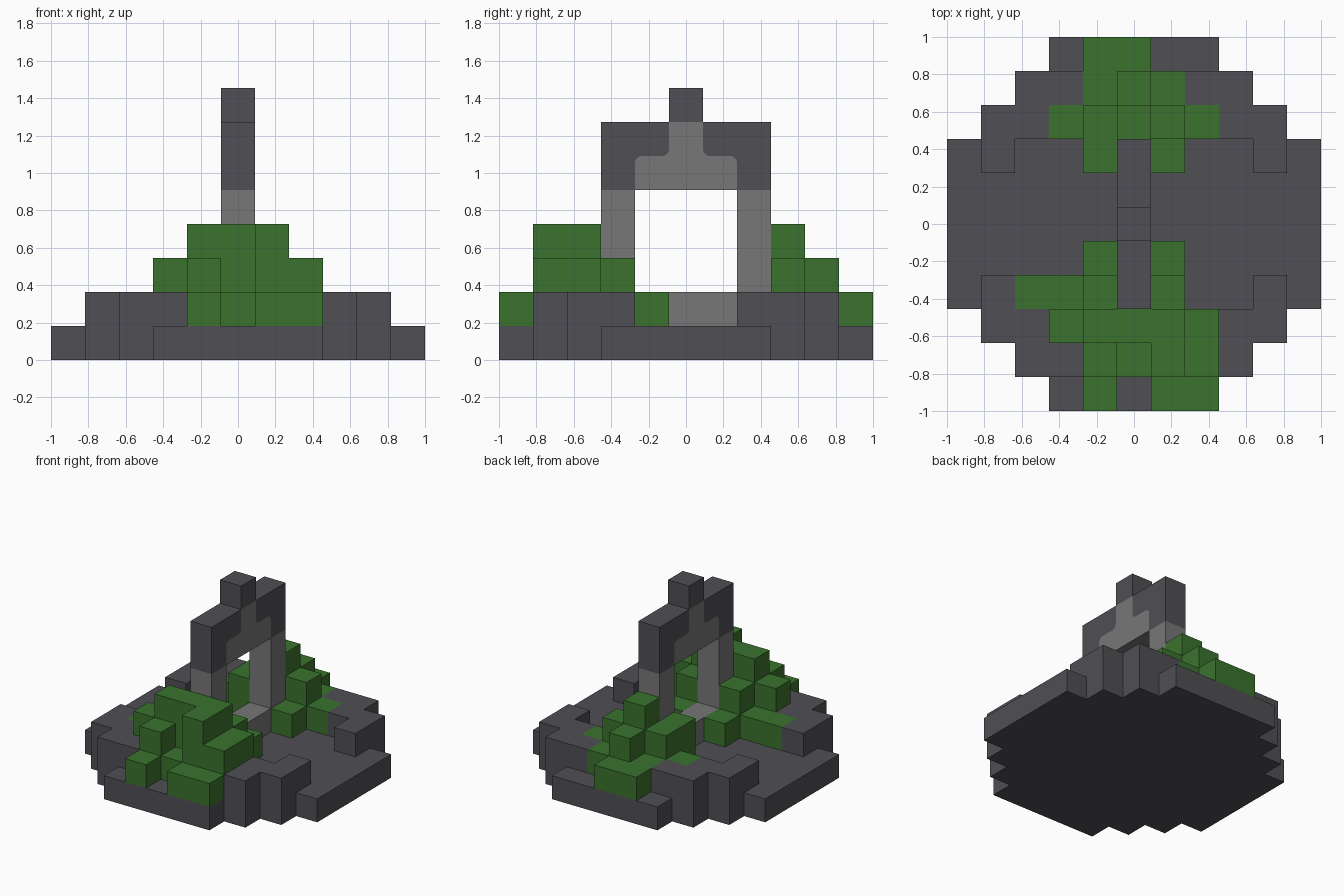
import bpy, bmesh, math
from mathutils import Vector

U = 2 / 11  # edge length of one cube cell

if "Cube" in bpy.data.objects:
    bpy.data.objects.remove(bpy.data.objects["Cube"], do_unlink=True)


def material(name, rgb):
    m = bpy.data.materials.new(name)
    m.use_nodes = True
    m.diffuse_color = (*rgb, 1)
    m.node_tree.nodes["Principled BSDF"].inputs["Base Color"].default_value = (*rgb, 1)
    return m


dark_stone = material("dark_stone", (0.080, 0.078, 0.089))
light_stone = material("light_stone", (0.184, 0.184, 0.184))
moss_green = material("moss_green", (0.042, 0.171, 0.027))


def finish(name, bm, mat):
    bmesh.ops.recalc_face_normals(bm, faces=bm.faces[:])
    mesh = bpy.data.meshes.new(name)
    bm.to_mesh(mesh)
    bm.free()
    mesh.materials.append(mat)
    obj = bpy.data.objects.new(name, mesh)
    bpy.context.collection.objects.link(obj)
    return obj


def cells_object(name, cells, mat):
    """Joins cube cells (i, j, k) into one shell without inner faces."""
    bm = bmesh.new()
    for cell in cells:
        centre = Vector(cell) + Vector((0, 0, 0.5))
        for axis in range(3):
            for sign in (-1, 1):
                step = [0, 0, 0]
                step[axis] = sign
                if tuple(c + s for c, s in zip(cell, step)) in cells:
                    continue
                n = Vector(step)
                a = Vector([step[2], step[0], step[1]])
                b = n.cross(a)
                corners = [(a + b), (b - a), (-a - b), (a - b)]
                bm.faces.new([bm.verts.new((centre + (n + c) / 2) * U) for c in corners])
    bmesh.ops.remove_doubles(bm, verts=bm.verts[:], dist=0.001)
    bmesh.ops.dissolve_limit(bm, angle_limit=0.01, verts=bm.verts[:], edges=bm.edges[:])
    return finish(name, bm, mat)


def rounded(points, radius=0.2, steps=4):
    """Replaces each point marked True by a small arc."""
    out = []
    for n, (y, z, is_round) in enumerate(points):
        p = Vector((y, z))
        if not is_round:
            out.append(p)
            continue
        before = Vector(points[n - 1][:2])
        after = Vector(points[(n + 1) % len(points)][:2])
        d, e = (before - p).normalized() * radius, (after - p).normalized() * radius
        for s in range(steps + 1):
            t = s / steps * math.pi / 2
            out.append(p + d * (1 - math.sin(t)) + e * (1 - math.cos(t)))
    return out


def slab(name, points, mat):
    """Extrudes a y-z profile one cell wide across x."""
    bm = bmesh.new()
    face = bm.faces.new([bm.verts.new((-U / 2, p.x * U, p.y * U)) for p in rounded(points)])
    ext = bmesh.ops.extrude_face_region(bm, geom=[face])
    verts = [g for g in ext["geom"] if isinstance(g, bmesh.types.BMVert)]
    bmesh.ops.translate(bm, verts=verts, vec=(U, 0, 0))
    return finish(name, bm, mat)


# Moss: row j -> first column and the height of each column, in cells
moss_rows = {
    -5: (-1, "2122"),
    -4: (-1, "3243"),
    -3: (-2, "34443"),
    -2: (-3, "22313"),
    -1: (-1, "212"),
    2: (-1, "312"),
    3: (-2, "23432"),
    4: (-1, "232"),
    5: (-1, "22"),
}
moss = {(start + n, j, k)
        for j, (start, heights) in moss_rows.items()
        for n, h in enumerate(heights)
        for k in range(1, int(h))}
cells_object("moss_mounds", moss, moss_green)

# Base: stepped disc with a raised rim at the front and back
half_width = [5, 5, 5, 4, 3, 2]
base = {(i, j, 0) for j in range(-5, 6)
        for i in range(-half_width[abs(j)], half_width[abs(j)] + 1)}
rim = {(i, j, 1) for (i, j, _) in base
       if abs(j) in (3, 4) or (abs(j) == 2 and abs(i) == 4)}
cells_object("stepped_base", base | (rim - moss), dark_stone)

# Arch: light sill, posts and lintel
cells_object("arch_sill_and_posts",
             {(0, j, 1) for j in range(-2, 3)}
             | {(0, j, k) for j in (-2, 2) for k in range(2, 5)}, light_stone)
half = [(1.5, 5, False), (1.5, 6, True), (0.5, 6, True), (0.5, 7, False)]
slab("arch_lintel", half + [(-y, z, r) for y, z, r in reversed(half)], light_stone)

# Arch: dark shoulders either side and the cap block on top
for side, label in ((-1, "front"), (1, "back")):
    outline = half + [(2.5, 7, False), (2.5, 5, False)]
    slab(label + "_arch_shoulder", [(y * side, z, r) for y, z, r in outline], dark_stone)
cells_object("arch_cap", {(0, 0, 7)}, dark_stone)
